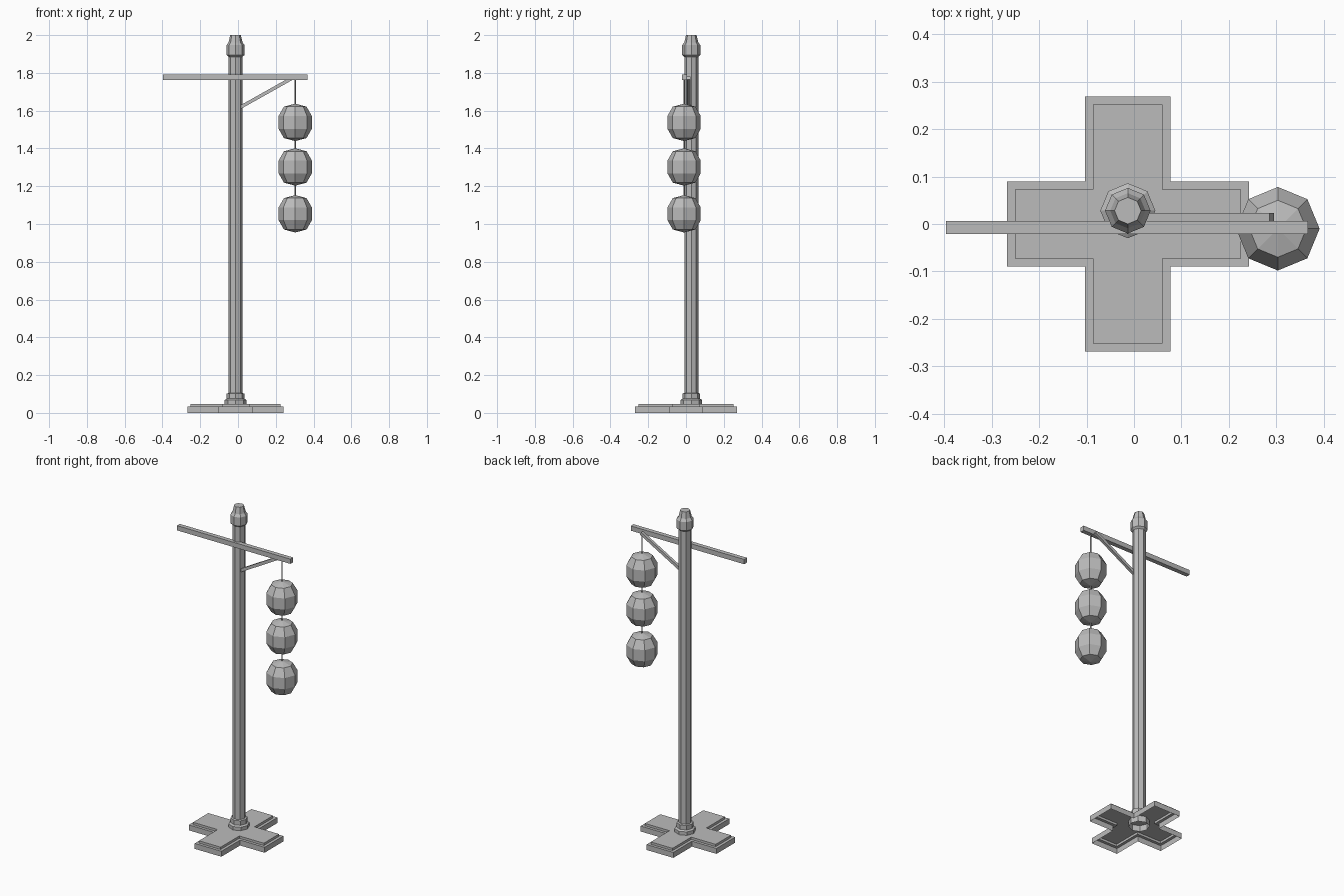
import bpy, bmesh
from math import cos, sin, pi, atan2
from mathutils import Vector

cube = bpy.data.objects.get("Cube")
if cube:
    bpy.data.objects.remove(cube, do_unlink=True)

grey = bpy.data.materials.new("plain_grey")
grey.use_nodes = True
grey.diffuse_color = (0.5, 0.5, 0.5, 1)
grey.node_tree.nodes["Principled BSDF"].inputs["Base Color"].default_value = (0.5, 0.5, 0.5, 1)

POST = Vector((-0.013, 0.028, 0))
HANG = Vector((0.303, -0.01, 0))


def finish(name, bm, location=(0, 0, 0)):
    bmesh.ops.recalc_face_normals(bm, faces=bm.faces)
    mesh = bpy.data.meshes.new(name)
    bm.to_mesh(mesh)
    bm.free()
    mesh.materials.append(grey)
    obj = bpy.data.objects.new(name, mesh)
    obj.location = location
    bpy.context.collection.objects.link(obj)
    return obj


def skin(bm, loops):
    """Join successive closed loops of points with quads."""
    rings = [[bm.verts.new(p) for p in loop] for loop in loops]
    for a, b in zip(rings, rings[1:]):
        n = len(a)
        for i in range(n):
            j = (i + 1) % n
            bm.faces.new((a[i], a[j], b[j], b[i]))
    return rings


def turned(name, profile, location, sides=8, cap_bottom=False, cap_top=False):
    """Faceted turned part from (radius, height) pairs."""
    bm = bmesh.new()
    rings = skin(bm, [[(r * cos(2 * pi * i / sides), r * sin(2 * pi * i / sides), z)
                       for i in range(sides)] for r, z in profile])
    if cap_bottom:
        bm.faces.new(rings[0])
    if cap_top:
        bm.faces.new(rings[-1])
    bmesh.ops.remove_doubles(bm, verts=bm.verts, dist=1e-5)
    return finish(name, bm, location)


def bar(name, centre, size, tilt=0):
    bm = bmesh.new()
    bmesh.ops.create_cube(bm, size=1)
    bmesh.ops.scale(bm, vec=size, verts=bm.verts)
    obj = finish(name, bm, centre)
    obj.rotation_euler.y = -tilt
    return obj


def cross(inset, z):
    """Outline of a plus shape, stepped in by inset."""
    w, lx, ly = 0.09 - inset, 0.255 - inset, 0.269 - inset
    corners = []
    for sx, sy in ((1, 1), (-1, 1), (-1, -1), (1, -1)):
        arm = [(lx, w), (w, w), (w, ly)]
        if sx * sy < 0:
            arm.reverse()
        corners += [(sx * x, sy * y, z) for x, y in arm]
    return corners


# Stepped cross foot, open underneath
bm = bmesh.new()
rings = skin(bm, [cross(0, 0), cross(0, 0.033), cross(0.017, 0.033), cross(0.017, 0.047)])
bm.faces.new(rings[-1])
finish("cross_foot", bm, (POST.x, 0, 0))

# Post with its collar and cap
turned("post_collar", [(0.058, 0.01), (0.058, 0.068), (0.047, 0.075), (0.047, 0.102), (0.037, 0.105)], POST)
turned("post", [(0.037, 0.1), (0.037, 1.9)], POST)
turned("post_cap", [(0.037, 1.885), (0.048, 1.895), (0.048, 1.947), (0.037, 1.962), (0.028, 2.0)],
       POST, cap_top=True)

# Cross beam and its diagonal brace
bar("cross_beam", (-0.0145, -0.0075, 1.778), (0.763, 0.027, 0.029))
low, high = Vector((0.0, 0.0145, 1.611)), Vector((0.29, 0.0145, 1.774))
span = high - low
bar("beam_brace", (low + high) / 2, (span.length, 0.017, 0.018), atan2(span.z, span.x))

# Hanging cord and three faceted lanterns
turned("lantern_cord", [(0.004, 1.05), (0.004, 1.77)], HANG, sides=4)
for name, z in (("upper_lantern", 1.538), ("middle_lantern", 1.302), ("lower_lantern", 1.054)):
    turned(name, [(0, -0.099), (0.06, -0.083), (0.088, -0.034),
                  (0.088, 0.034), (0.06, 0.083), (0, 0.099)], HANG + Vector((0, 0, z)))
